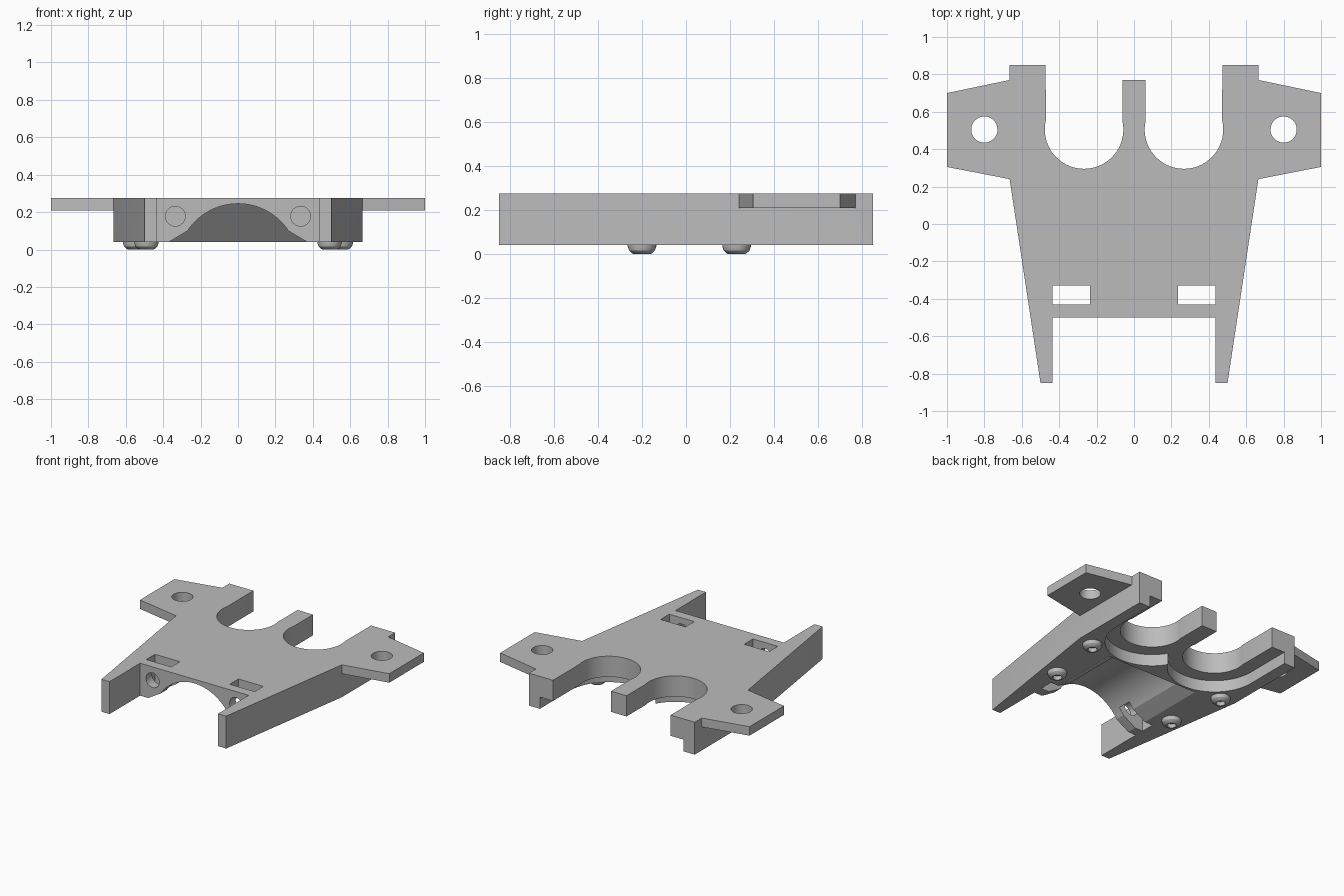
import bpy, bmesh
from math import sin, cos, pi, sqrt, radians
from mathutils import Matrix

cube = bpy.data.objects.get("Cube")
if cube:
    bpy.data.objects.remove(cube, do_unlink=True)

grey = bpy.data.materials.new("plain grey")
grey.use_nodes = True
grey.diffuse_color = (0.5, 0.5, 0.5, 1)
grey.node_tree.nodes["Principled BSDF"].inputs["Base Color"].default_value = grey.diffuse_color

BOTTOM, TOP = 0.04, 0.275
LEDGE, EAR_BOTTOM = 0.125, 0.21
BAY_X, BAY_Y, BAY_R, RECESS_R = 0.267, 0.505, 0.21, 0.31


def add_object(name, bm):
    bmesh.ops.recalc_face_normals(bm, faces=bm.faces)
    mesh = bpy.data.meshes.new(name)
    bm.to_mesh(mesh)
    bm.free()
    mesh.materials.append(grey)
    obj = bpy.data.objects.new(name, mesh)
    bpy.context.collection.objects.link(obj)
    return obj


def prism(name, points, lo, hi, along_y=False):
    """Extrude an outline along z, or an (x, z) outline along y."""
    bm = bmesh.new()
    place = (lambda a, b, c: (a, c, b)) if along_y else (lambda a, b, c: (a, b, c))
    face = bm.faces.new([bm.verts.new(place(a, b, lo)) for a, b in points])
    new = bmesh.ops.extrude_face_region(bm, geom=[face])["geom"]
    bmesh.ops.translate(bm, vec=place(0, 0, hi - lo),
                        verts=[v for v in new if isinstance(v, bmesh.types.BMVert)])
    return add_object(name, bm)


def arc(cx, cy, r, start, end, n=40):
    steps = [radians(start + (end - start) * i / n) for i in range(n + 1)]
    return [(cx + r * cos(t), cy + r * sin(t)) for t in steps]


def circle(cx, cy, r, n=40):
    return arc(cx, cy, r, 0, 360, n)[:-1]


def rect(x0, x1, y0, y1):
    return [(x0, y0), (x1, y0), (x1, y1), (x0, y1)]


def combine(target, tool, operation):
    """Apply a boolean and discard the tool."""
    tool.hide_render = True
    mod = target.modifiers.new("cut", "BOOLEAN")
    mod.operation, mod.object, mod.solver = operation, tool, "EXACT"
    graph = bpy.context.evaluated_depsgraph_get()
    mesh = bpy.data.meshes.new_from_object(target.evaluated_get(graph))
    target.modifiers.clear()
    target.data = mesh
    bpy.data.objects.remove(tool, do_unlink=True)


def mirror(points, side):
    return [(side * a, b) for a, b in points]


def smooth(obj):
    bpy.ops.object.select_all(action="DESELECT")
    obj.select_set(True)
    bpy.context.view_layer.objects.active = obj
    bpy.ops.object.shade_smooth_by_angle(angle=radians(24))


# Main plate: front prongs, tapered sides, rear legs, two round bays, centre post
half = [(0.435, -0.5), (0.435, -0.85), (0.5, -0.85), (0.665, 0.24), (0.665, 0.85), (0.472, 0.85)]
half += arc(BAY_X, BAY_Y, BAY_R, 13, -193)
half += [(0.062, 0.77)]
plate = prism("chassis_plate", half + mirror(half, -1)[::-1], BOTTOM, TOP)

# Thin side ears with a round hole
ear = [(0.6, 0.25), (0.665, 0.24), (1, 0.305), (1, 0.7), (0.665, 0.77), (0.6, 0.77)]
for side in (1, -1):
    combine(plate, prism("ear", mirror(ear, side), EAR_BOTTOM, TOP), "UNION")
    combine(plate, prism("ear_hole", circle(side * 0.8, 0.505, 0.07), 0.1, 0.4), "DIFFERENCE")

# Stepped recess under both bays
recess_half = [(BAY_X + RECESS_R, 1)]
cusp_angle = -180 + (180 / pi) * 0.533
recess_half += arc(BAY_X, BAY_Y, RECESS_R, 0, cusp_angle)
recess_half[-1] = (0, BAY_Y - sqrt(RECESS_R ** 2 - BAY_X ** 2))
recess = recess_half + mirror(recess_half[:-1], -1)[::-1]
combine(plate, prism("bay_recess", recess, 0, LEDGE), "DIFFERENCE")

# Arched tunnel from the front, closed by a sloping end
crown, radius = 0.245, 0.324
profile = [(0.40, 0.022), (0.27, 0.10)]
profile += arc(0, crown - radius, radius, 34, 146)[1:-1]
profile += mirror(profile[:2], -1)[::-1]
tunnel = prism("tunnel", profile, -0.6, 0, along_y=True)
for v in tunnel.data.vertices:
    if v.co.y > -0.1:
        v.co.y = 0.18 * (crown - v.co.z) / (crown - BOTTOM)
combine(plate, tunnel, "DIFFERENCE")

# Vertical slots and the front screw holes that run into them
for side in (1, -1):
    slot = mirror(rect(0.235, 0.435, -0.43, -0.33), side)
    combine(plate, prism("slot", slot, -0.1, 0.4), "DIFFERENCE")
    hole = circle(side * 0.335, 0.178, 0.053, 32)
    combine(plate, prism("front_hole", hole, -0.6, -0.4, along_y=True), "DIFFERENCE")
smooth(plate)

# Domed feet with a socket in the underside
foot_profile = [(0.065, 0.045), (0.065, 0.035), (0.059, 0.016), (0.045, 0.003),
                (0.038, 0), (0.03, 0), (0.03, 0.03), (0, 0.03)]
for side, label in ((1, "left"), (-1, "right")):
    for x, y, place in ((0.49, -0.2, "front"), (0.55, 0.23, "rear")):
        bm = bmesh.new()
        verts = [bm.verts.new((r, 0, z)) for r, z in foot_profile]
        edges = [bm.edges.new(pair) for pair in zip(verts, verts[1:])]
        bmesh.ops.spin(bm, geom=verts + edges, cent=(0, 0, 0), axis=(0, 0, 1),
                       angle=2 * pi, steps=32)
        bmesh.ops.remove_doubles(bm, verts=bm.verts, dist=0.0005)
        bmesh.ops.transform(bm, matrix=Matrix.Translation((side * x, y, 0)), verts=bm.verts)
        # Recalculated outward normals on the open shell
        foot = add_object(f"{place}_{label}_foot", bm)
        smooth(foot)
